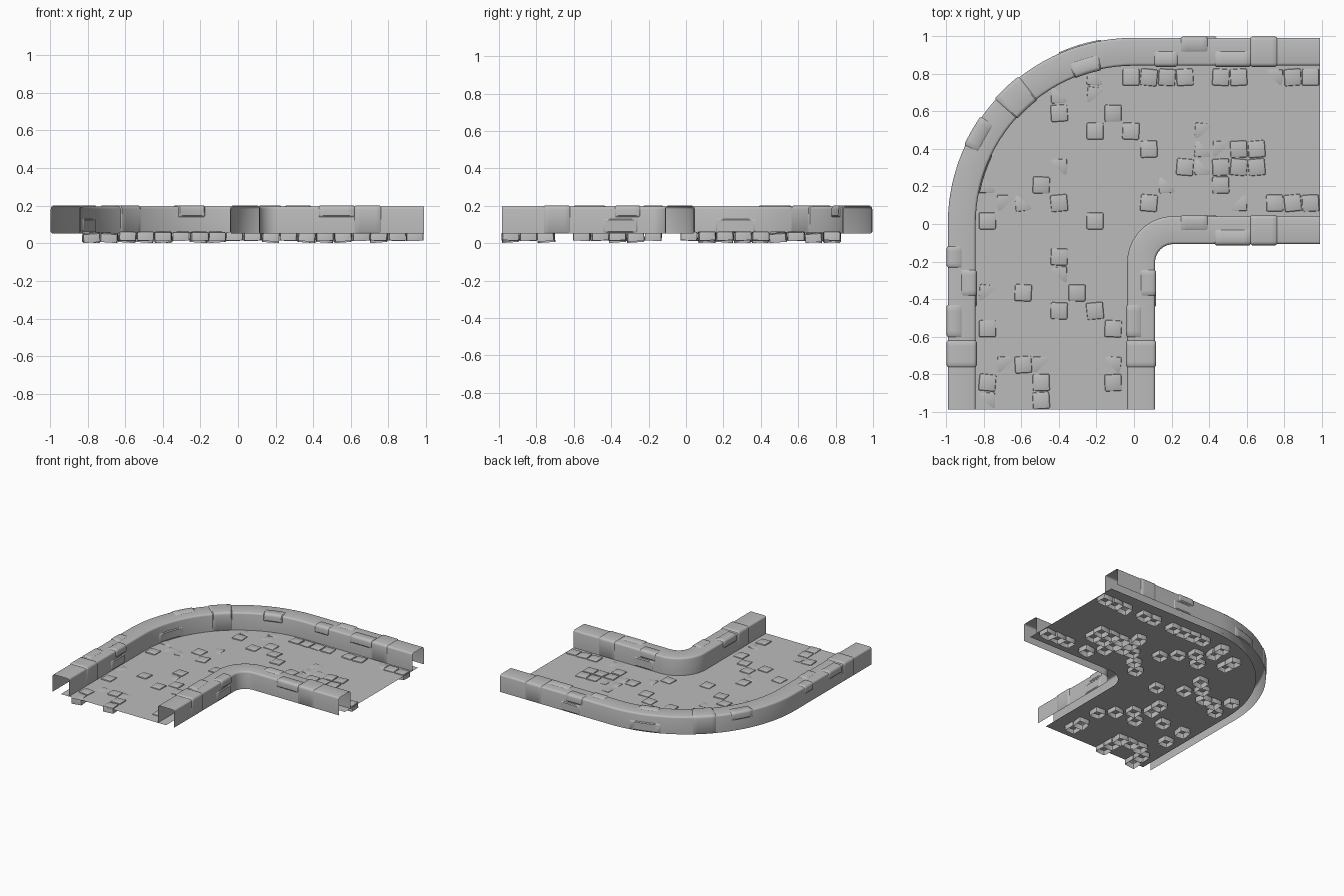
import bpy, bmesh, random
from math import pi, sin, cos, radians
from mathutils import Vector, Matrix

random.seed(4)
if "Cube" in bpy.data.objects:
    bpy.data.objects.remove(bpy.data.objects["Cube"])

START, END = -0.985, 0.99        # open ends of the path
FLOOR, TOP, HALF = 0.053, 0.196, 0.074
ROUND, PUFF = 0.014, 0.006       # wall edge rounding, brick thickness

stone = bpy.data.materials.new("grey_stone")
stone.use_nodes = True
grey = (0.5, 0.5, 0.5, 1)
stone.diffuse_color = grey
stone.node_tree.nodes["Principled BSDF"].inputs["Base Color"].default_value = grey


def finish(name, bm, smooth=True):
    mesh = bpy.data.meshes.new(name)
    bm.to_mesh(mesh)
    bm.free()
    mesh.materials.append(stone)
    obj = bpy.data.objects.new(name, mesh)
    bpy.context.collection.objects.link(obj)
    if smooth:
        bpy.ops.object.select_all(action='DESELECT')
        obj.select_set(True)
        bpy.context.view_layer.objects.active = obj
        bpy.ops.object.shade_smooth_by_angle(angle=radians(40))


class Bend:
    """Straight north, quarter turn, straight east, measured by length."""
    def __init__(self, cx, cy, radius):
        self.c, self.r = Vector((cx, cy, 0)), radius
        self.a = cy - START
        self.b = self.a + radius * pi / 2
        self.length = self.b + END - cx

    def at(self, s):
        turn = min(max((s - self.a) / self.r, 0), pi / 2)
        left = Vector((-cos(turn), sin(turn), 0))
        along = Vector((sin(turn), cos(turn), 0))
        extra = min(s - self.a, 0) + max(s - self.b, 0)
        return self.c + left * self.r + along * extra, left

    def from_y(self, y):
        return y - START

    def from_x(self, x):
        return self.b + x - self.c.x

    def from_angle(self, degrees):
        return self.a + self.r * radians(180 - degrees)

    def stations(self, steps=28):
        turn = [self.a + (self.b - self.a) * i / steps for i in range(steps + 1)]
        return [0] + turn + [self.length]


def sweep(bm, path, stations, section, puffed=False):
    rows = []
    for i, s in enumerate(stations):
        p, left = path.at(s)
        row = []
        for k, (n, z) in enumerate(section):
            inside = 0 < i < len(stations) - 1 and 0 < k < len(section) - 1
            if puffed and inside:
                (n0, z0), (n1, z1) = section[k - 1], section[k + 1]
                d = Vector((z0 - z1, n1 - n0)).normalized() * PUFF
                n, z = n + d.x, z + d.y
            row.append(bm.verts.new(p + left * n + Vector((0, 0, z))))
        rows.append(row)
    for r0, r1 in zip(rows, rows[1:]):
        for k in range(len(section) - 1):
            bm.faces.new((r0[k], r1[k], r1[k + 1], r0[k + 1]))


def mirrored(section):
    return [(-n, z) for n, z in reversed(section)]


# Cross-sections of the wall shell and its raised bricks
corner = [(-HALF + ROUND * (1 - cos(t)), TOP - ROUND * (1 - sin(t)))
          for t in (0, pi / 6, pi / 3, pi / 2)]
side = [(-HALF, FLOOR), (-HALF, FLOOR + 0.008)] + corner
SHELL = side + mirrored(side)
RIGHT = [(-HALF, 0.14), (-HALF, 0.147)] + corner + [(-0.008, TOP), (0, TOP)]
LOW_RIGHT = [(-HALF, FLOOR + h) for h in (0.003, 0.01, 0.07, 0.077)]
LEFT, LOW_LEFT = mirrored(RIGHT), mirrored(LOW_RIGHT)


def brick(bm, path, s0, s1, section):
    lip = 0.007
    middle = [s0 + lip + (s1 - s0 - 2 * lip) * i / 6 for i in range(7)]
    sweep(bm, path, [s0] + middle + [s1], section, True)


outer = Bend(0, 0, 0.916)
inner = Bend(0.21, -0.205, 0.172)

# Walls and the bricks that repeat on both of them
for label, path in (("outer", outer), ("inner", inner)):
    bm = bmesh.new()
    sweep(bm, path, path.stations(), SHELL)
    finish(label + "_wall", bm)

    bm = bmesh.new()
    for lo, hi, section in ((-0.76, -0.62, SHELL), (-0.60, -0.43, LEFT),
                            (-0.38, -0.245, RIGHT), (-0.44, -0.26, LOW_RIGHT)):
        brick(bm, path, path.from_y(lo), path.from_y(hi), section)
    for lo, hi, section in ((0.62, 0.76, SHELL), (0.25, 0.39, LEFT),
                            (0.43, 0.62, RIGHT), (0.27, 0.44, LOW_LEFT)):
        brick(bm, path, path.from_x(lo), path.from_x(hi), section)
    if path is outer:
        brick(bm, path, path.from_y(-0.23), path.from_y(-0.12), LEFT)
        brick(bm, path, path.from_x(0.11), path.from_x(0.23), RIGHT)
        for hi, lo, section in ((138, 128, SHELL), (155, 145, LEFT),
                                (112, 102, RIGHT), (169, 154, LOW_RIGHT),
                                (114, 100, LOW_LEFT)):
            brick(bm, path, path.from_angle(hi), path.from_angle(lo), section)
    finish(label + "_wall_bricks", bm)

# Floor sheet reaching under both walls
bm = bmesh.new()
rows = [[bm.verts.new(p.at(s)[0] + Vector((0, 0, FLOOR))) for s in p.stations()]
        for p in (outer, inner)]
for a, b, c, d in zip(rows[1], rows[1][1:], rows[0][1:], rows[0]):
    bm.faces.new((a, b, c, d))
finish("floor", bm, False)

# Paving rows from back to front: # is raised, o is sunken and tilted
LAYOUT = [
    "......o.####.##.o##",
    "....o.o",
    "....#..#",
    "......#.#...o",
    ".........#..oo##",
    "....o......#o###",
    "o..#......o..#",
    ".oo.#....#....o.###",
    "#.....#",
    "",
    "....#",
    "....o",
    "o.#..#",
    "....#.#",
    "#......#",
    "",
    ".o#o...o",
    "#..#...#",
    "o..#",
]
SPACING, SIZE, DEPTH = 0.0955, 0.09, 0.047


def paving_stone(bm, x, y, sunken):
    """Bevelled box, open below, slightly turned and tilted."""
    tilt = radians(4 if sunken else 1.5)
    top = FLOOR + (0.001 if sunken else 0.008)
    place = (Matrix.Translation((x, y, top - DEPTH / 2))
             @ Matrix.Rotation(random.uniform(-0.1, 0.1), 4, 'Z')
             @ Matrix.Rotation(random.choice((-tilt, tilt)), 4, 'X')
             @ Matrix.Rotation(random.choice((-tilt, tilt)), 4, 'Y')
             @ Matrix.Diagonal((SIZE, SIZE, DEPTH, 1)))
    verts = bmesh.ops.create_cube(bm, size=1, matrix=place)["verts"]
    faces = {f for v in verts for f in v.link_faces}
    bottom = min(faces, key=lambda f: f.calc_center_median().z)
    bmesh.ops.delete(bm, geom=[bottom], context='FACES_ONLY')
    rim = {e for v in verts for e in v.link_edges if not e.is_boundary}
    bmesh.ops.bevel(bm, geom=list(rim), offset=0.008, segments=2,
                    profile=0.5, affect='EDGES')


bm = bmesh.new()
for j, line in enumerate(LAYOUT):
    for i, mark in enumerate(line):
        if mark != ".":
            paving_stone(bm, -0.78 + i * SPACING, 0.78 - j * SPACING, mark == "o")
finish("paving_stones", bm)
